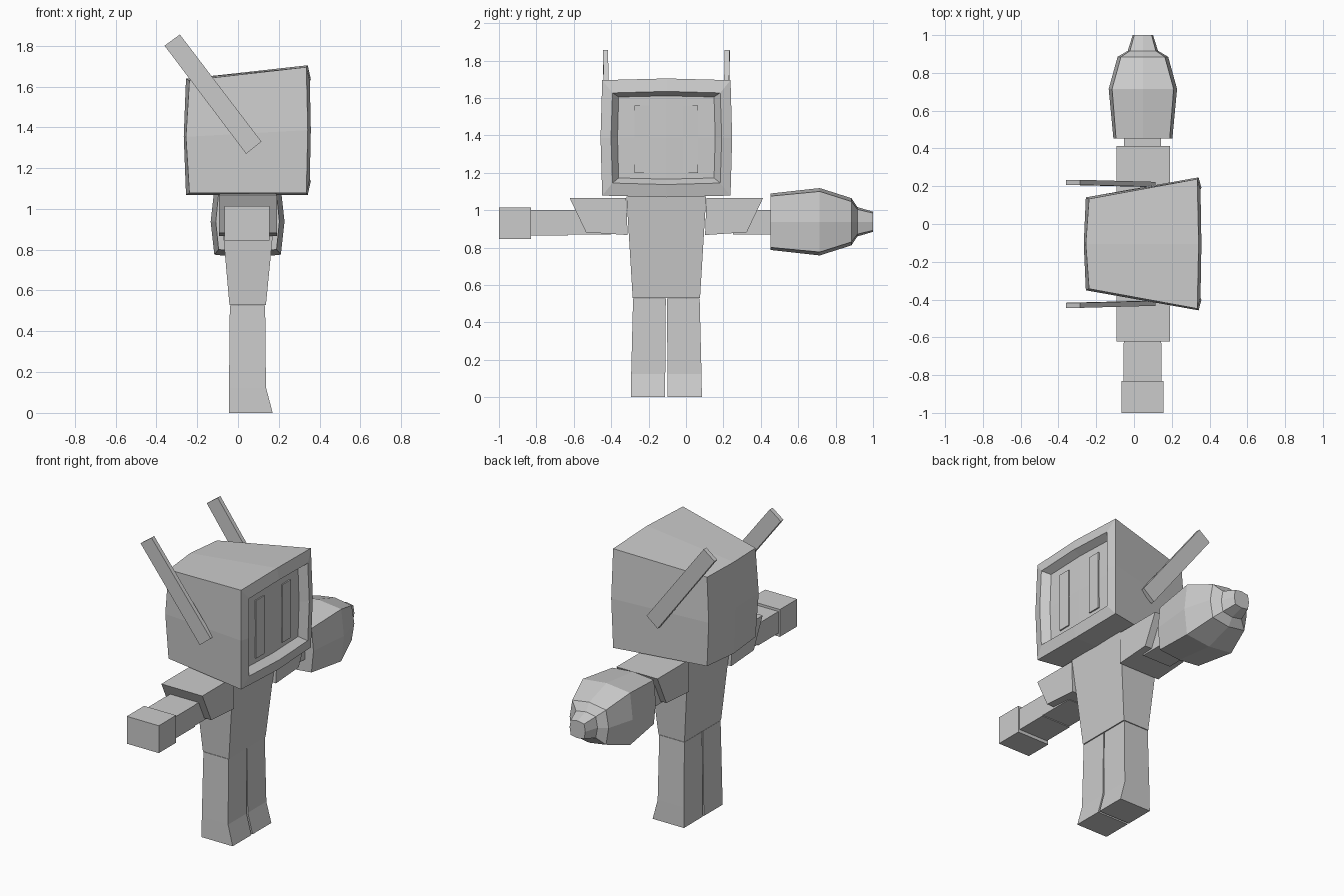
import bpy
import bmesh
from mathutils import Vector

if "Cube" in bpy.data.objects:
    bpy.data.objects.remove(bpy.data.objects["Cube"])

CY = -0.105  # y of the body's symmetry plane


def loft(name, rings, fan_start=None, fan_end=None):
    """Skin a list of equal-length point rings; ends are capped or fanned to a point."""
    bm = bmesh.new()
    vs = [[bm.verts.new(p) for p in r] for r in rings]
    n = len(vs[0])
    for a, b in zip(vs, vs[1:]):
        for i in range(n):
            bm.faces.new((a[i], a[(i + 1) % n], b[(i + 1) % n], b[i]))
    for ring, tip in ((vs[0], fan_start), (vs[-1], fan_end)):
        if tip is None:
            bm.faces.new(ring)
        else:
            t = bm.verts.new(tip)
            for i in range(n):
                bm.faces.new((ring[i], ring[(i + 1) % n], t))
    bmesh.ops.recalc_face_normals(bm, faces=bm.faces)
    me = bpy.data.meshes.new(name)
    bm.to_mesh(me)
    bm.free()
    ob = bpy.data.objects.new(name, me)
    bpy.context.collection.objects.link(ob)
    return ob


def flat(z, x0, x1, y0, y1):
    """Horizontal rectangle ring."""
    return [(x0, y0, z), (x1, y0, z), (x1, y1, z), (x0, y1, z)]


def box(name, x0, x1, y0, y1, z0, z1):
    return loft(name, [flat(z0, x0, x1, y0, y1), flat(z1, x0, x1, y0, y1)])


def bulged(u0, u1, v0, v1, b):
    """Rectangle with edge midpoints pushed out by b: 8 points (corner, mid, ...)."""
    um, vm = (u0 + u1) / 2, (v0 + v1) / 2
    return [(u0, v0), (um, v0 - b), (u1, v0), (u1 + b, vm),
            (u1, v1), (um, v1 + b), (u0, v1), (u0 - b, vm)]


def head_ring(xc, xm, half, z0, z1, b):
    pts = bulged(CY - half, CY + half, z0, z1, b)
    return [(xm if i % 2 else xc, y, z) for i, (y, z) in enumerate(pts)]


# Head: tapered box with a bevelled rim and a sunken screen
loft("head", [
    head_ring(-0.238, -0.255, 0.238, 1.077, 1.63, 0.008),
    head_ring(0.335, 0.342, 0.343, 1.078, 1.695, 0.009),
    head_ring(0.352, 0.357, 0.288, 1.145, 1.627, 0.008),
    head_ring(0.308, 0.311, 0.255, 1.172, 1.605, 0.006),
], fan_start=(-0.266, CY, 1.355), fan_end=(0.314, CY, 1.388))

# Eyes and side antennas, mirrored about the body plane
for side, s in (("right", -1), ("left", 1)):
    e = sorted((CY + s * 0.09, CY + s * 0.17))
    box(side + "_eye", 0.30, 0.318, e[0], e[1], 1.20, 1.56)
    loft(side + "_antenna", [
        [(0.04, CY + s * 0.302, 1.27), (0.115, CY + s * 0.302, 1.33),
         (0.115, CY + s * 0.328, 1.33), (0.04, CY + s * 0.328, 1.27)],
        [(-0.36, CY + s * 0.312, 1.80), (-0.285, CY + s * 0.312, 1.855),
         (-0.285, CY + s * 0.339, 1.855), (-0.36, CY + s * 0.339, 1.80)]])

# Torso
loft("torso", [flat(0.53, -0.042, 0.137, CY - 0.18, CY + 0.18),
               flat(1.072, -0.09, 0.19, CY - 0.213, CY + 0.213)])

# Legs with flared feet, and sloped shoulders
for side, s in (("right", -1), ("left", 1)):
    loft(side + "_leg", [
        flat(0.0, -0.045, 0.17, CY + s * 0.006, CY + s * 0.19),
        flat(0.125, -0.044, 0.137, CY + s * 0.006, CY + s * 0.188),
        flat(0.527, -0.04, 0.133, CY + s * 0.003, CY + s * 0.178)])
    prof = [(0.215, 1.065), (0.517, 1.065), (0.43, 0.882), (0.207, 0.867)]
    loft(side + "_shoulder",
         [[(x, CY + s * d, z) for d, z in prof] for x in (-0.092, 0.19)])

# Plain arm with a block hand
box("right_upper_arm", -0.053, 0.143, -0.63, -0.40, 0.87, 1.0)
box("right_forearm", -0.055, 0.145, -0.835, -0.63, 0.865, 1.0)
box("right_hand", -0.065, 0.155, -1.0, -0.83, 0.845, 1.015)

# Arm with a faceted blaster
box("left_upper_arm", -0.053, 0.143, 0.25, 0.47, 0.87, 1.0)
rings = []
for y, w, h, b in ((0.452, 0.142, 0.137, 0.014), (0.715, 0.163, 0.162, 0.018),
                   (0.885, 0.116, 0.108, 0.018), (0.917, 0.068, 0.066, 0.012),
                   (1.0, 0.046, 0.046, 0.008)):
    rings.append([(x, y, z) for x, z in
                  bulged(0.047 - w, 0.047 + w, 0.938 - h, 0.938 + h, b)])
loft("left_blaster", rings)
